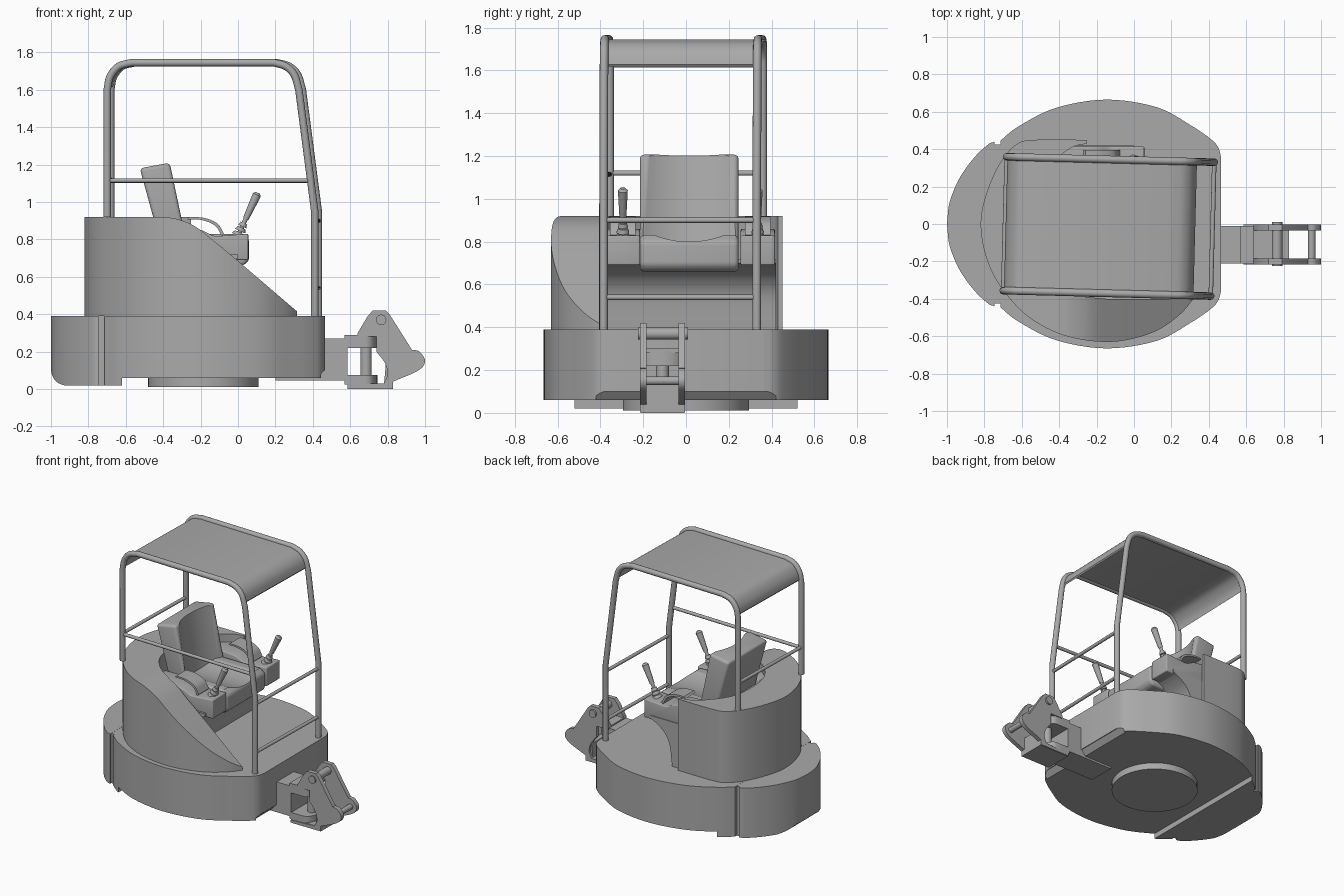
import bpy, bmesh, math
from mathutils import Vector, Matrix

if "Cube" in bpy.data.objects:
    bpy.data.objects.remove(bpy.data.objects["Cube"])

grey = bpy.data.materials.new("plain grey")
grey.use_nodes = True
grey.diffuse_color = (0.4, 0.4, 0.4, 1)
grey.node_tree.nodes["Principled BSDF"].inputs["Base Color"].default_value = (0.4, 0.4, 0.4, 1)


def activate(ob):
    bpy.ops.object.select_all(action='DESELECT')
    ob.select_set(True)
    bpy.context.view_layer.objects.active = ob


def finish(ob, angle=32):
    activate(ob)
    bpy.ops.object.shade_smooth_by_angle(angle=math.radians(angle))
    return ob


def add_mesh(name, bm):
    bmesh.ops.recalc_face_normals(bm, faces=bm.faces)
    me = bpy.data.meshes.new(name)
    bm.to_mesh(me)
    bm.free()
    me.materials.append(grey)
    ob = bpy.data.objects.new(name, me)
    bpy.context.collection.objects.link(ob)
    return ob


def smooth(pts, n=6):
    """Catmull-Rom curve through an open list of points."""
    p = [Vector(q) for q in pts]
    p = [2 * p[0] - p[1]] + p + [2 * p[-1] - p[-2]]
    out = []
    for a, b, c, d in zip(p, p[1:], p[2:], p[3:]):
        for i in range(n):
            t = i / n
            out.append(0.5 * (2 * b + (c - a) * t + (2 * a - 5 * b + 4 * c - d) * t * t
                              + (3 * b - a - 3 * c + d) * t ** 3))
    return [tuple(q) for q in out + [p[-2]]]


def prism(name, pts, lo, hi, axis='z', bevel=0):
    """Extrude an outline along z (xy outline) or y (xz outline)."""
    bm = bmesh.new()
    put = (lambda u, v, w: (u, v, w)) if axis == 'z' else (lambda u, v, w: (u, w, v))
    base = [bm.verts.new(put(u, v, lo)) for u, v in pts]
    top = [bm.verts.new(put(u, v, hi)) for u, v in pts]
    bm.faces.new(base)
    bm.faces.new(top)
    for i in range(len(pts)):
        j = (i + 1) % len(pts)
        bm.faces.new((base[i], base[j], top[j], top[i]))
    ob = add_mesh(name, bm)
    if bevel:
        activate(ob)
        m = ob.modifiers.new("bevel", 'BEVEL')
        m.width, m.segments, m.angle_limit = bevel, 4, math.radians(40)
        bpy.ops.object.modifier_apply(modifier=m.name)
    return finish(ob)


def boolean(ob, tool, op='DIFFERENCE'):
    activate(ob)
    m = ob.modifiers.new("cut", 'BOOLEAN')
    m.operation, m.object, m.solver = op, tool, 'EXACT'
    bpy.ops.object.modifier_apply(modifier=m.name)
    bpy.data.objects.remove(tool)
    return finish(ob)


def rod(name, a, b, r, r2=None, seg=24):
    a, b = Vector(a), Vector(b)
    bm = bmesh.new()
    bmesh.ops.create_cone(bm, cap_ends=True, segments=seg, radius1=r,
                          radius2=r if r2 is None else r2, depth=(b - a).length)
    turn = (b - a).to_track_quat('Z', 'Y').to_matrix().to_4x4()
    bmesh.ops.transform(bm, matrix=Matrix.Translation((a + b) / 2) @ turn, verts=bm.verts)
    return finish(add_mesh(name, bm))


def tube(name, pts, r):
    cu = bpy.data.curves.new(name, 'CURVE')
    cu.dimensions, cu.bevel_depth, cu.bevel_resolution, cu.use_fill_caps = '3D', r, 4, True
    sp = cu.splines.new('POLY')
    sp.points.add(len(pts) - 1)
    for p, q in zip(sp.points, pts):
        p.co = (*q, 1)
    cu.materials.append(grey)
    ob = bpy.data.objects.new(name, cu)
    bpy.context.collection.objects.link(ob)
    activate(ob)
    bpy.ops.object.convert(target='MESH')
    return finish(bpy.context.object)


def mirrored(half):
    return half + [(x, -y) for x, y in reversed(half) if y > 0]


# Turntable deck with chamfered front underside
side = smooth([(-0.715, 0.445), (-0.62, 0.52), (-0.42, 0.62), (-0.15, 0.665),
               (0.12, 0.625), (0.3, 0.53), (0.41, 0.455), (0.45, 0.41), (0.465, 0.36)])
deck = prism("deck", mirrored(side), 0.06, 0.39)
boolean(deck, prism("chamfer", [(0.42, 0.05), (0.47, 0.05), (0.47, 0.1), (0.46, 0.1)], -0.42, 0.42, 'y'))
rear_side = [p for p in side if p[0] < -0.6 and p[1] < 0.53]
prism("rear_skid", mirrored(rear_side), 0.02, 0.06)

# Rear counterweight, rounded underneath, and the seam beside it
tail = smooth([(-1, 0), (-0.985, 0.12), (-0.93, 0.25), (-0.85, 0.36), (-0.78, 0.425), (-0.745, 0.44)])
weight = prism("counterweight", mirrored(tail), 0.02, 0.39)
rounding = smooth([(-1, 0.1), (-0.99, 0.065), (-0.965, 0.035), (-0.93, 0.02)])
boolean(weight, prism("rounding", rounding + [(-0.93, 0), (-1.1, 0), (-1.1, 0.1)], -1, 1, 'y'))
prism("seam", [(-0.76, -0.425), (-0.7, -0.425), (-0.7, 0.425), (-0.76, 0.425)], 0.02, 0.389)
rod("swing_ring", (-0.185, 0, 0.012), (-0.185, 0, 0.07), 0.295, seg=64)

# Engine housing: wall cut by the seat pocket and a sloping shoulder
wall = smooth([(-0.25, 0.45), (-0.53, 0.45), (-0.63, 0.425), (-0.72, 0.32), (-0.79, 0.16), (-0.82, 0),
               (-0.79, -0.18), (-0.71, -0.34), (-0.56, -0.5), (-0.36, -0.6), (-0.12, -0.63),
               (0.1, -0.58), (0.25, -0.48), (0.345, -0.36)])
housing = prism("housing", wall + [(0.3, -0.3), (-0.25, 0.3)], 0.39, 0.92)
pocket = smooth([(-0.25, 0.43), (-0.33, 0.41), (-0.42, 0.34), (-0.52, 0.2), (-0.55, 0.02),
                 (-0.52, -0.17), (-0.42, -0.31), (-0.3, -0.38), (-0.15, -0.4)])
boolean(housing, prism("pocket", pocket + [(0.6, -0.4), (0.6, 0.5), (-0.24, 0.5)], 0.3, 1))
shoulder = smooth([(-0.42, 0.921), (-0.33, 0.91), (-0.23, 0.87), (-0.12, 0.785), (0.0, 0.685)])
boolean(housing, prism("slope", shoulder + [(0.345, 0.39), (0.6, 0.39), (0.6, 1), (-0.42, 1)],
                       -1, 0.35, 'y'))

# Seat pedestal with curved overhang, and the two consoles
under = smooth([(0.0, 0.7), (-0.06, 0.67), (-0.12, 0.62), (-0.16, 0.54), (-0.18, 0.39)])
prism("pedestal", [(-0.56, 0.39), (-0.56, 0.72), (0.0, 0.72)] + under, -0.39, 0.42, 'y')
for label, y in (("right", -0.295), ("left", 0.335)):
    top = smooth([(-0.3, 0.86), (-0.2, 0.85), (-0.13, 0.82), (-0.08, 0.82)])
    prism(label + "_console", [(-0.45, 0.7), (-0.45, 0.86)] + top +
          [(0.055, 0.83), (0.055, 0.69), (0.0, 0.69)], y - 0.08, y + 0.08, 'y', 0.008)
    arc = smooth([(-0.26, 0.92), (-0.18, 0.915), (-0.11, 0.885), (-0.075, 0.83)])
    prism(label + "_armrest", arc + [(x - 0.012, z - 0.012) for x, z in reversed(arc)],
          y - 0.06, y + 0.06, 'y')
    # Control lever: rubber boot rings, stalk and grip
    foot, up = Vector((0.0, y, 0.82)), Vector((0.42, 0, 0.91))
    for i in range(3):
        r = 0.036 - 0.006 * i
        rod(f"{label}_boot_{i}", foot + up * 0.027 * i, foot + up * (0.027 * i + 0.02), r, r * 0.75)
    rod(label + "_stalk", foot, foot + up * 0.13, 0.012)
    rod(label + "_grip", foot + up * 0.1, foot + up * 0.24, 0.016, 0.023)
    rod(label + "_grip_cap", foot + up * 0.24, foot + up * 0.252, 0.023, 0.012)

# Seat cushion and tilted backrest, both hollowed in the middle
cushion = prism("seat_cushion", [(-0.45, 0.66), (-0.45, 0.83), (0.02, 0.83), (0.06, 0.8),
                                 (0.06, 0.69), (0.03, 0.66)], -0.215, 0.245, 'y', 0.02)
boolean(cushion, rod("hollow", (-0.38, 0.015, 1.245), (0.3, 0.015, 1.245), 0.445, seg=96))
back = prism("seat_back", [(-0.41, 0.76), (-0.525, 1.18), (-0.365, 1.21), (-0.27, 0.76)],
             -0.215, 0.245, 'y', 0.02)
boolean(back, rod("hollow", (0.1, 0.015, 0.7), (0.0, 0.015, 1.3), 0.42, seg=96))

# Canopy frame, roof sheet and rails, turned slightly about the vertical
hoop = [(-0.69, 0.92)] + smooth([(-0.69, 1.6), (-0.675, 1.67), (-0.63, 1.725), (-0.56, 1.745)]) + \
    smooth([(0.2, 1.745), (0.265, 1.725), (0.31, 1.68), (0.335, 1.6)]) + [(0.42, 0.95), (0.42, 0.39)]
canopy = []
for label, y in (("right", -0.358), ("left", 0.358)):
    canopy.append(tube(label + "_hoop", [(x, y, z) for x, z in hoop], 0.02))
sheet = [p for p in hoop if p[1] > 1.62]
inner = [(-0.14 + (x + 0.14) * 0.985, z - 0.01) for x, z in reversed(sheet)]
canopy.append(prism("roof_sheet", sheet + inner, -0.358, 0.358, 'y'))
for name, x, z in (("rear_rail", -0.69, 1.12), ("upper_front_rail", 0.42, 0.9), ("lower_front_rail", 0.42, 0.54)):
    canopy.append(rod(name, (x, -0.358, z), (x, 0.358, z), 0.012))
canopy.append(rod("side_rail", (-0.69, -0.358, 1.115), (0.4, -0.358, 1.115), 0.012))
turn = Matrix.Translation((-0.135, -0.013, 0)) @ Matrix.Rotation(math.radians(-1.5), 4, 'Z') \
    @ Matrix.Translation((0.135, 0, 0))
for ob in canopy:
    ob.data.transform(turn)

# Swing mount on the deck nose
prism("mount_block", [(0.42, 0.05), (0.585, 0.05), (0.585, 0.27), (0.42, 0.27)], -0.21, -0.01, 'y')
prism("mount_plate", [(0.2, 0.045), (0.6, 0.045), (0.6, 0.065), (0.2, 0.065)], -0.21, -0.01, 'y')
ear = [(0.57, -0.21), (0.64, -0.21)] + [
    (0.685 + 0.06 * math.cos(a), -0.11 + 0.1 * math.sin(a))
    for a in (math.radians(d) for d in range(-90, 91, 15))] + [(0.64, -0.01), (0.57, -0.01)]
prism("upper_ear", ear, 0.22, 0.29)
prism("lower_ear", ear, 0.025, 0.075)
rod("king_pin", (0.685, -0.11, 0.03), (0.685, -0.11, 0.28), 0.03)

# Boom bracket: twin cheek plates, foot plate and cross pins
nose = smooth([(0.93, 0.21), (0.97, 0.2), (1.0, 0.15), (0.965, 0.1), (0.83, 0.04)])
throat = smooth([(0.78, 0.03), (0.8, 0.08), (0.785, 0.14), (0.74, 0.2)])
cheek = [(0.64, 0.3), (0.69, 0.385), (0.72, 0.42), (0.79, 0.42), (0.81, 0.4)] + nose + \
    [(0.83, 0.002), (0.585, 0.002), (0.585, 0.02)] + throat + [(0.74, 0.28), (0.64, 0.28)]
for label, y in (("right", -0.2), ("left", -0.02)):
    prism(label + "_cheek", cheek, y - 0.016, y + 0.016, 'y')
prism("foot_plate", [(0.585, 0), (0.83, 0), (0.83, 0.03), (0.585, 0.03)], -0.21, -0.01, 'y')
prism("web", [(0.78, 0.02), (0.83, 0.02), (0.83, 0.13), (0.79, 0.13)], -0.2, -0.02, 'y')
prism("top_web", [(0.64, 0.28), (0.74, 0.28), (0.74, 0.3), (0.64, 0.3)], -0.2, -0.02, 'y')
rod("upper_pin", (0.765, -0.225, 0.37), (0.765, 0.01, 0.37), 0.028)
rod("lower_pin", (0.95, -0.21, 0.15), (0.95, -0.01, 0.15), 0.02)
